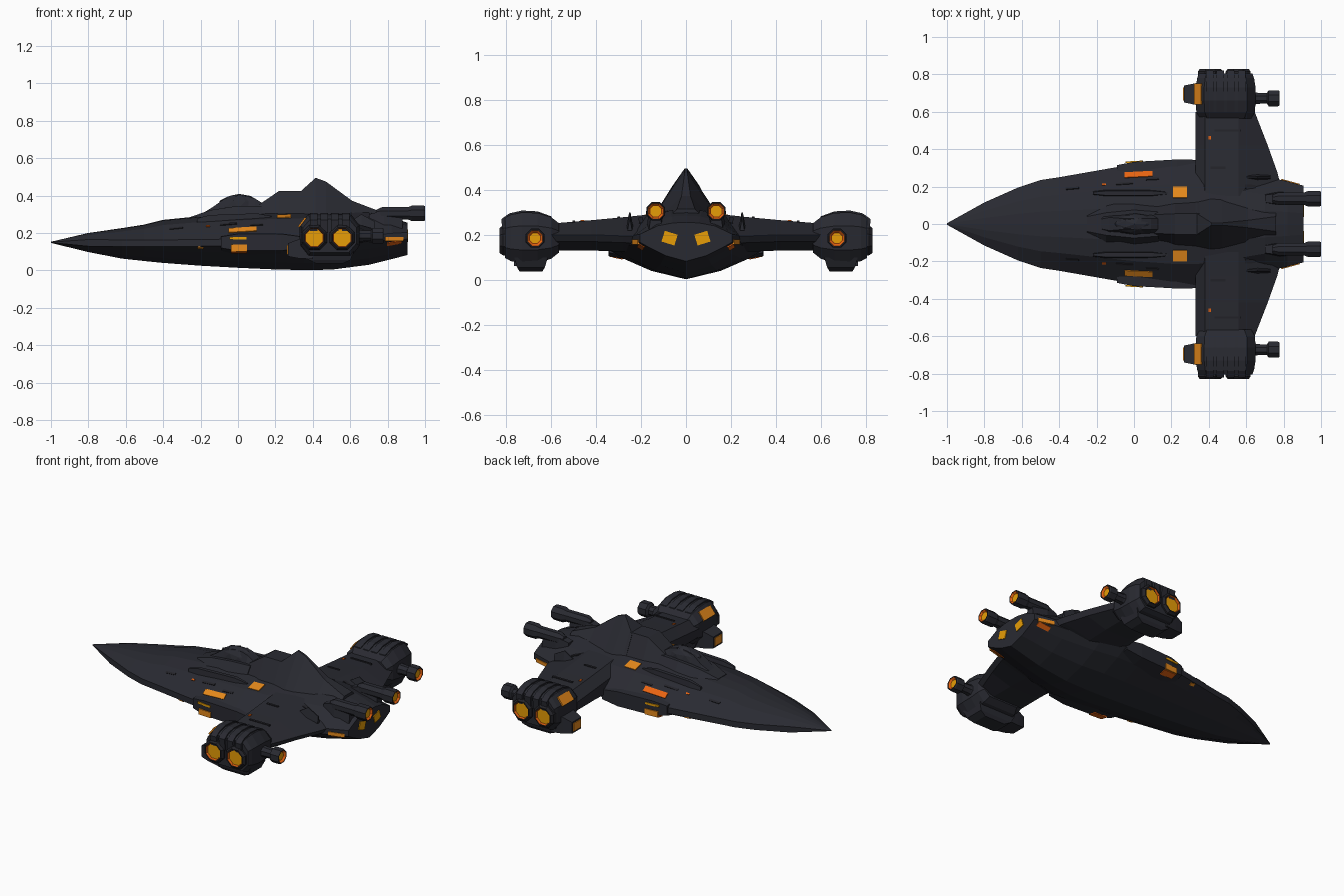
import bpy, bmesh, math
from mathutils import Vector, Matrix
from mathutils.bvhtree import BVHTree

if "Cube" in bpy.data.objects:
    bpy.data.objects.remove(bpy.data.objects["Cube"])


def material(name, rgb):
    m = bpy.data.materials.new(name)
    m.diffuse_color = (*rgb, 1)
    m.use_nodes = True
    m.node_tree.nodes["Principled BSDF"].inputs["Base Color"].default_value = m.diffuse_color
    return m


HULL = material("dark_hull_grey", (0.022, 0.023, 0.031))
TRIM = material("darker_trim_grey", (0.017, 0.017, 0.022))
ORANGE = material("orange", (0.85, 0.27, 0.012))
AMBER = material("amber", (0.80, 0.34, 0.002))
RUST = material("red_orange", (0.82, 0.13, 0.006))

# Every structural surface is recorded so that plates can be laid onto it
all_verts, all_faces = [], []


def finish(name, bm, mat, record=True):
    bmesh.ops.recalc_face_normals(bm, faces=bm.faces)
    if record:
        bm.verts.index_update()
        base = len(all_verts)
        all_verts.extend(v.co.copy() for v in bm.verts)
        all_faces.extend([base + v.index for v in f.verts] for f in bm.faces)
    me = bpy.data.meshes.new(name)
    bm.to_mesh(me)
    bm.free()
    me.materials.append(mat)
    ob = bpy.data.objects.new(name, me)
    bpy.context.collection.objects.link(ob)
    return ob


def loft(name, rings, mat=HULL):
    bm = bmesh.new()
    loops = [[bm.verts.new(p) for p in ring] for ring in rings]
    n = len(loops[0])
    for a, b in zip(loops, loops[1:]):
        for i in range(n):
            j = (i + 1) % n
            bm.faces.new((a[i], a[j], b[j], b[i]))
    bm.faces.new(loops[0])
    bm.faces.new(loops[-1])
    return finish(name, bm, mat)


def tube(name, start, axis, profile, mat=HULL, sides=8):
    """Turned part: profile is (distance along axis, radius)."""
    start, axis = Vector(start), Vector(axis)
    up = Vector((0, 0, 1))
    side = axis.cross(up)
    rings = []
    for d, r in profile:
        angles = [(i + 0.5) * math.tau / sides for i in range(sides)]
        rings.append([start + axis * d + side * (r * math.cos(t)) + up * (r * math.sin(t))
                      for t in angles])
    return loft(name, rings, mat)


def glow(name, start, axis, radius, core, depth):
    """Recessed red-orange cup with a brighter disc on its floor; start is the rim plane."""
    tube(name + "_cup", start, axis, [(-depth - .004, radius), (0, radius),
                                      (-depth, core + .002)], RUST)
    tube(name + "_core", start, axis, [(-depth - .002, core), (-depth + .003, core)], AMBER)


def ridge(name, stations, mat=HULL, y=0):
    """Trapezoid body along x: x, bottom half width, top half width, bottom z, top z."""
    rings = [[(x, y + bw, zb), (x, y + tw, zt), (x, y - tw, zt), (x, y - bw, zb)]
             for x, bw, tw, zb, zt in stations]
    return loft(name, rings, mat)


# Main hull: x, half width, top z, edge z, bottom z
rings = []
for x, w, zt, ze, zb in [
        (-1, .004, .153, .150, .147), (-.8, .115, .200, .147, .098),
        (-.62, .195, .226, .145, .063), (-.5, .235, .245, .145, .050),
        (-.4, .250, .270, .145, .040), (-.2, .285, .290, .147, .025),
        (0, .320, .300, .150, .014), (.2, .343, .310, .152, .005),
        (.35, .343, .315, .152, .002), (.5, .310, .315, .155, .004),
        (.7, .255, .312, .170, .030), (.82, .228, .285, .180, .060),
        (.905, .205, .255, .185, .082)]:
    e = min(.018, w * .3)
    d, h = ze - zb, zt - ze
    half = [(.28 * w, zt - .03 * h), (.62 * w, zt - .22 * h), (w, ze + e), (w, ze - e),
            (.8 * w, zb + .6 * d), (.45 * w, zb + .25 * d)]
    ring = [(x, 0, zt)] + [(x, y, z) for y, z in half] + [(x, 0, zb)]
    ring += [(x, -y, z) for y, z in reversed(half)]
    rings.append(ring)
loft("main_hull", rings)

# Cockpit collar, bubble, rear block and tall dorsal fin
ridge("cockpit_collar", [(-.25, .07, .04, .26, .287), (-.15, .12, .06, .26, .322),
                         (.0, .125, .075, .26, .345), (.13, .12, .065, .26, .345)])
ridge("windscreen", [(-.21, .05, .02, .28, .292), (-.13, .06, .035, .28, .342),
                     (-.07, .06, .03, .28, .385), (0, .06, .03, .28, .40)])
bm = bmesh.new()
bmesh.ops.create_icosphere(bm, subdivisions=2, radius=1,
                           matrix=Matrix.LocRotScale((.005, 0, .335), None, (.12, .058, .074)))
finish("cockpit_bubble", bm, HULL)
ridge("cockpit_headrest", [(.04, .06, .03, .3, .40), (.09, .07, .03, .3, .385),
                           (.13, .07, .03, .3, .36)])
ridge("dorsal_block", [(.11, .10, .05, .28, .35), (.22, .12, .055, .28, .425),
                       (.35, .13, .055, .28, .425)])
ridge("dorsal_fin", [(.33, .125, .06, .29, .418), (.415, .14, .006, .29, .495),
                     (.47, .135, .006, .29, .475), (.61, .11, .02, .28, .372),
                     (.76, .09, .04, .26, .315)])

for s, side in ((1, "left"), (-1, "right")):
    # Flank sponson
    loft(side + "_flank_sponson", [
        [(x, s * .24, z1), (x, s * y, z1 - .01), (x, s * y, z0 + .02), (x, s * .24, z0)]
        for x, y, z0, z1 in ((-.09, .315, .10, .19), (.0, .332, .085, .205),
                             (.23, .345, .085, .205), (.34, .343, .10, .19))])
    # Long ledge beside the cockpit
    ridge(side + "_deck_ledge", [(-.22, .012, .005, .24, .278), (-.15, .02, .012, .24, .296),
                                 (.10, .02, .012, .24, .305), (.18, .012, .005, .24, .29)],
          y=s * .165)
    # Wing: y, trailing edge x, top z, bottom z
    loft(side + "_wing", [
        [(.33, s * y, zb + .02), (.33, s * y, zt - .05), (.38, s * y, zt),
         (.56, s * y, zt), (xe, s * y, zb + .07), (xe - .02, s * y, zb + .04),
         (.56, s * y, zb), (.38, s * y, zb)]
        for y, xe, zt, zb in ((.15, .80, .292, .12), (.28, .765, .278, .125),
                              (.42, .715, .265, .13), (.60, .645, .25, .13))])
    # Wing root spike
    ridge(side + "_wing_root_spike", [(.60, .012, .004, .24, .262), (.66, .014, .003, .24, .300),
                                      (.73, .010, .003, .22, .262)], y=s * .25)
    # Engine pod, barrel shaped along y
    outline = [(-.16, -.05), (-.16, .05), (-.115, .105), (.115, .105),
               (.16, .05), (.16, -.05), (.115, -.105), (-.115, -.105)]
    loft(side + "_engine_pod", [
        [(.49 + a * k, s * y, .186 + b * m) for a, b in outline]
        for y, k, m in ((.565, .86, .62), (.60, .98, .88), (.66, 1, 1.06), (.73, 1, 1.08),
                        (.78, .95, .98), (.805, .89, .85))])
    # Pod ribs
    for i, x in enumerate((.405, .462, .518, .575)):
        arch = [(.58, .2), (.60, .282), (.66, .304), (.73, .308), (.787, .295), (.822, .270),
                (.815, .2)]
        loft(f"{side}_pod_rib_{i + 1}", [[(x + dx, s * y, z) for y, z in arch]
                                         for dx in (-.02, .02)])
    # Twin outward exhausts
    for x in (.408, .557):
        tube(side + "_exhaust_ring", (x, s * .78, .175), (0, s, 0),
             [(0, .072), (.035, .072), (.05, .060), (.05, .053), (.028, .053)], TRIM)
        glow(side + "_exhaust_glow", (x, s * .829, .175), (0, s, 0), .053, .048, .016)
    # Pod foot and forward intake
    loft(side + "_pod_foot", [
        [(.49 + a * hx, s * (.69 + b * hy), z) for a, b in ((-1, -1), (1, -1), (1, 1), (-1, 1))]
        for z, hx, hy in ((.10, .13, .075), (.055, .11, .062), (.036, .07, .05))])
    loft(side + "_pod_intake", [
        [(x, s * (.695 + b * h), z) for b, z in ((-1, z0), (1, z0), (1, z1), (-1, z1))]
        for x, h, z0, z1 in ((.40, .07, .06, .18), (.32, .056, .065, .165),
                             (.267, .045, .075, .145))])
    # Pod gun and tail gun with glowing muzzles
    tube(side + "_pod_gun", (.63, s * .672, .185), (1, 0, 0),
         [(0, .04), (.03, .032), (.08, .03), (.09, .046), (.14, .046), (.147, .042),
          (.147, .037), (.13, .037)])
    glow(side + "_pod_gun_glow", (.776, s * .672, .185), (1, 0, 0), .037, .024, .012)
    tube(side + "_tail_gun", (.74, s * .135, .305), (1, 0, 0),
         [(0, .02), (.03, .036), (.17, .036), (.19, .045), (.25, .045), (.259, .042),
          (.259, .038), (.24, .038)])
    glow(side + "_tail_gun_glow", (.998, s * .135, .305), (1, 0, 0), .038, .026, .012)
    ridge(side + "_tail_gun_mount", [(.70, .03, .02, .22, .30), (.78, .04, .03, .22, .32),
                                     (.88, .03, .02, .22, .29)], y=s * .135)

# Thin plates laid on the surface found along a ray
tree = BVHTree.FromPolygons(all_verts, all_faces)


def plate(name, origin, direction, length, width, mat, spin=0):
    hit, normal, _, _ = tree.ray_cast(Vector(origin), Vector(direction).normalized())
    if hit is None:
        return
    if normal.dot(Vector(direction)) > 0:
        normal = -normal
    ref = Vector((0, 1, 0)) if abs(normal.x) > .5 else Vector((1, 0, 0))
    u = (ref - normal * ref.dot(normal)).normalized()
    v = normal.cross(u)
    m = Matrix((u, v, normal)).transposed().to_4x4()
    m.translation = hit
    m = m @ Matrix.Rotation(spin, 4, 'Z')
    bm = bmesh.new()
    bmesh.ops.create_cube(bm, size=1, matrix=m @ Matrix.Diagonal((length, width, .009, 1)))
    finish(name, bm, mat, record=False)


DOWN = (0, 0, -1)
for s, side in ((1, "left"), (-1, "right")):
    inward = (0, -s, 0)
    plate(side + "_deck_light", (.247, s * .17, 1), DOWN, .075, .062, ORANGE)
    plate(side + "_shoulder_light", (.025, s * .264, 1), DOWN, .15, .036, RUST if s > 0 else ORANGE)
    plate(side + "_flank_light", (0, s * 1, .172), inward, .09, .012, AMBER)
    plate(side + "_flank_vent", (.005, s * 1, .120), inward, .085, .036, ORANGE)
    plate(side + "_flank_vent_underside", (.005, s * .305, -1), (0, 0, 1), .085, .045, RUST)
    plate(side + "_small_light", (-.2, s * 1, .122), inward, .03, .018, ORANGE)
    plate(side + "_wing_marker", (.405, s * .46, 1), DOWN, .012, .018, RUST)
    plate(side + "_bow_marker", (-.16, s * .21, 1), DOWN, .02, .01, RUST)
    plate(side + "_tail_side_light", (.835, s * 1, .168), inward, .10, .022, ORANGE)
    plate(side + "_tail_side_underlight", (.835, s * .2, -1), (0, 0, 1), .08, .03, RUST)
    plate(side + "_tail_exhaust", (2, s * .073, .185), (-1, 0, 0), .060, .050, AMBER, s * .3)
    plate(side + "_pod_brow_light", (-.5, s * .695, 1.10), (1, 0, -1), .11, .06, ORANGE)
    plate(side + "_pod_intake_glow", (-2, s * .695, .11), (1, 0, 0), .07, .05, ORANGE)
    # Dark surface panels
    for x, y, l, w in ((-.33, .19, .07, .012), (-.05, .215, .09, .012), (.1, .24, .07, .012),
                       (.62, .2, .06, .02), (.45, .3, .08, .012), (.5, .5, .14, .012)):
        plate(side + "_dark_panel", (x, s * y, 1), DOWN, l, w, TRIM)
